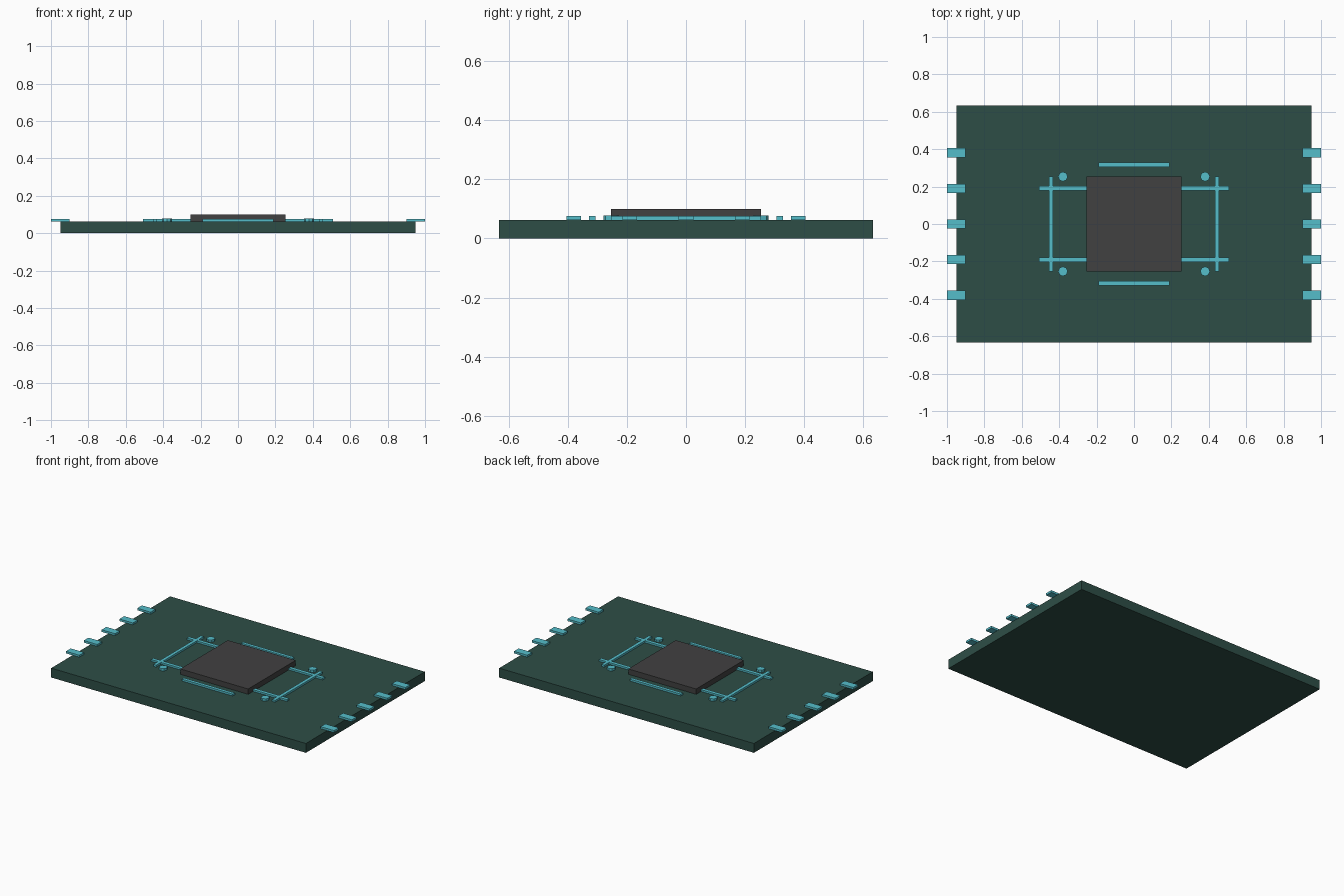
import bpy

cube = bpy.data.objects.get("Cube")
if cube:
    bpy.data.objects.remove(cube, do_unlink=True)


def material(name, colour):
    m = bpy.data.materials.new(name)
    m.use_nodes = True
    m.diffuse_color = (*colour, 1)
    bsdf = m.node_tree.nodes["Principled BSDF"]
    bsdf.inputs["Base Color"].default_value = (*colour, 1)
    bsdf.inputs["Roughness"].default_value = 0.8
    return m


green = material("dark_green", (0.027, 0.076, 0.062))
grey = material("dark_grey", (0.053, 0.052, 0.053))
teal = material("light_teal", (0.09, 0.51, 0.59))


def finish(name, mat):
    ob = bpy.context.object
    ob.name = ob.data.name = name
    ob.data.materials.append(mat)


def box(name, x, y, size_x, size_y, bottom, top, mat):
    bpy.ops.mesh.primitive_cube_add(size=1, location=(x, y, (bottom + top) / 2))
    bpy.context.object.scale = (size_x, size_y, top - bottom)
    bpy.ops.object.transform_apply(location=False, rotation=False, scale=True)
    finish(name, mat)


BOARD_TOP = 0.063
TRACE_TOP = 0.076
UNIT = 1.9 / 15  # layout pitch of the board

# Board and central chip
box("board", 0, 0, 15 * UNIT, 10 * UNIT, 0, BOARD_TOP, green)
box("chip", 0, 0, 4 * UNIT, 4 * UNIT, BOARD_TOP - 0.002, 0.099, grey)

for side, sx in (("left", 1), ("right", -1)):
    # Edge contacts, overhanging the board by half their length
    for i in range(5):
        box(f"{side}_pin_{i + 1}", sx * 7.5 * UNIT, (i - 2) * 1.5 * UNIT,
            0.1, 0.05, BOARD_TOP - 0.001, TRACE_TOP, teal)
    # Traces running front to back beside the chip
    box(f"{side}_cross_trace", sx * 3.5 * UNIT, 0, 0.022, 4 * UNIT,
        BOARD_TOP, TRACE_TOP, teal)

for end, sy in (("back", 1), ("front", -1)):
    # Long traces passing under the chip
    box(f"{end}_long_trace", 0, sy * 1.5 * UNIT, 8 * UNIT, 0.024,
        BOARD_TOP, TRACE_TOP - 0.001, teal)
    # Short traces in front of and behind the chip
    box(f"{end}_short_trace", 0, sy * 2.5 * UNIT, 3 * UNIT, 0.022,
        BOARD_TOP, TRACE_TOP, teal)
    # Round solder pads at the corners
    for side, sx in (("left", 1), ("right", -1)):
        bpy.ops.mesh.primitive_cylinder_add(
            vertices=8, radius=0.026, depth=0.015,
            location=(sx * 3 * UNIT, sy * 2 * UNIT, 0.0705))
        finish(f"{end}_{side}_pad", teal)
